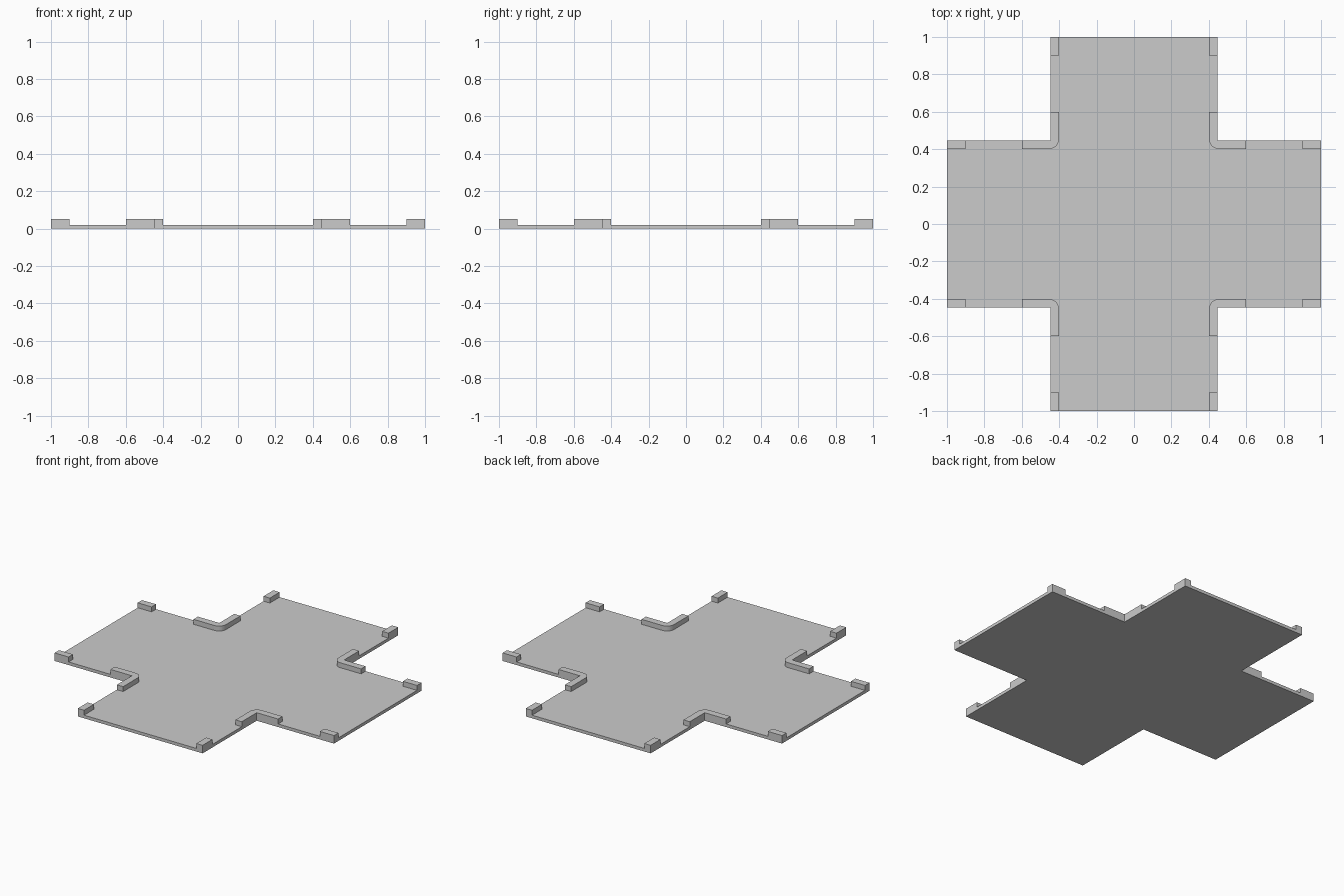
import bpy, bmesh
from math import sin, cos, pi

if "Cube" in bpy.data.objects:
    bpy.data.objects.remove(bpy.data.objects["Cube"])

OUT, INN = 0.447, 0.402      # outer and inner kerb lines
BASE, TOP = 0.02, 0.052      # road surface and kerb heights


def prism(name, outline, z0, z1, mirrored=False):
    """Extrude a flat outline between two heights, optionally into all four quadrants."""
    bm = bmesh.new()
    face = bm.faces.new([bm.verts.new((x, y, z0)) for x, y in outline])
    ext = bmesh.ops.extrude_face_region(bm, geom=[face], use_keep_orig=True)
    top = [g for g in ext["geom"] if isinstance(g, bmesh.types.BMVert)]
    bmesh.ops.translate(bm, verts=top, vec=(0, 0, z1 - z0))
    bmesh.ops.recalc_face_normals(bm, faces=bm.faces)
    mesh = bpy.data.meshes.new(name)
    bm.to_mesh(mesh)
    bm.free()
    obj = bpy.data.objects.new(name, mesh)
    bpy.context.collection.objects.link(obj)
    if mirrored:
        mod = obj.modifiers.new("Mirror", "MIRROR")
        mod.use_axis = (True, True, False)
        mod.use_mirror_merge = False
    return obj


# Cross-shaped road slab: one arm turned four times
arm = [(1, -OUT), (1, OUT), (OUT, OUT)]
cross = []
for i in range(4):
    c, s = round(cos(i * pi / 2)), round(sin(i * pi / 2))
    cross += [(x * c - y * s, x * s + y * c) for x, y in arm]
prism("road_slab", cross, 0, BASE)

# L-shaped corner kerbs with a rounded road-side edge
R = 0.05
arc = [(INN + R - R * cos(i * pi / 16), INN + R - R * sin(i * pi / 16)) for i in range(9)]
corner = [(0.6, OUT), (OUT, OUT), (OUT, 0.6), (INN, 0.6)] + arc + [(0.6, INN)]
prism("corner_kerb", corner, BASE, TOP, True)

# Short kerb stubs at the ends of the arms
stub = [(0.9, INN), (1, INN), (1, OUT), (0.9, OUT)]
prism("end_kerb_x", stub, BASE, TOP, True)
prism("end_kerb_y", [(y, x) for x, y in stub], BASE, TOP, True)
